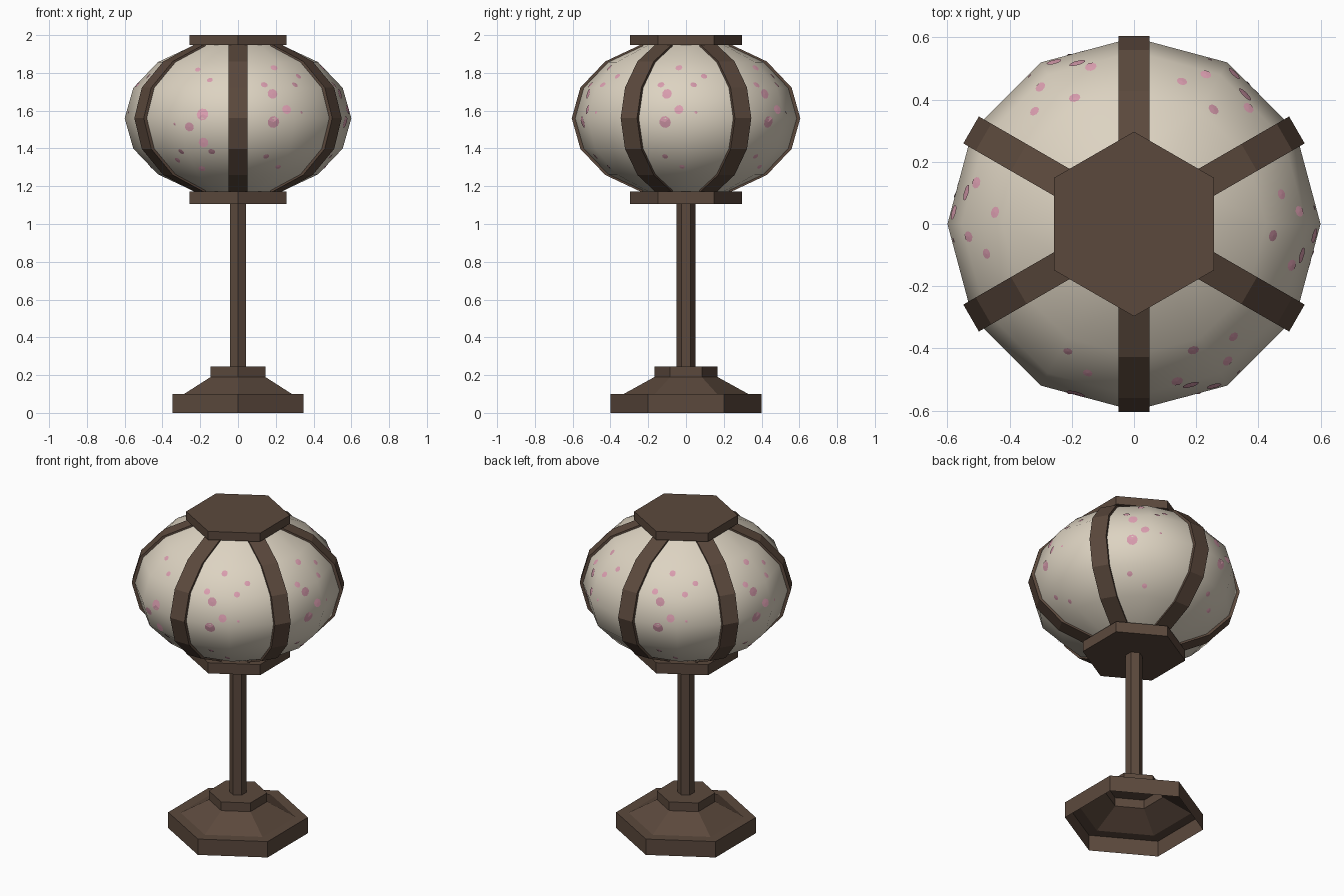
import bpy, bmesh, math
from math import sin, cos, pi, radians
from mathutils import Vector, Matrix
from mathutils.bvhtree import BVHTree

if "Cube" in bpy.data.objects:
    bpy.data.objects.remove(bpy.data.objects["Cube"])


def material(name, rgb):
    m = bpy.data.materials.new(name)
    m.diffuse_color = (*rgb, 1)
    m.use_nodes = True
    m.node_tree.nodes["Principled BSDF"].inputs["Base Color"].default_value = m.diffuse_color
    return m


WOOD = material("dark_wood", (0.105, 0.066, 0.046))
PAPER = material("cream_paper", (0.72, 0.65, 0.535))
PINK = material("pink_blossom", (0.70, 0.34, 0.43))
MID, RAD, HALF = 1.56, 0.60, 0.42      # globe centre height, radius, half height
ANGLES = [radians(-67.5 + 22.5 * i) for i in range(7)]


def finish(bm, name, mat, smooth=False, recalc=True):
    if recalc:
        bmesh.ops.recalc_face_normals(bm, faces=bm.faces)
    me = bpy.data.meshes.new(name)
    bm.to_mesh(me)
    bm.free()
    me.materials.append(mat)
    for p in me.polygons:
        p.use_smooth = smooth
    ob = bpy.data.objects.new(name, me)
    bpy.context.collection.objects.link(ob)
    return ob


def lathe(profile, sides, start=0.0, caps=(False, False)):
    """Stack of n-sided rings through (radius, height) points."""
    bm = bmesh.new()
    rings = [[bm.verts.new((r * cos(start + 2 * pi * i / sides),
                            r * sin(start + 2 * pi * i / sides), z))
              for i in range(sides)] for r, z in profile]
    for a, b in zip(rings, rings[1:]):
        for i in range(sides):
            j = (i + 1) % sides
            bm.faces.new((a[i], a[j], b[j], b[i]))
    if caps[0]:
        bm.faces.new(rings[0][::-1])
    if caps[1]:
        bm.faces.new(rings[-1])
    bm.normal_update()
    return bm


# Hollow stepped foot, open underneath
finish(lathe([(0.40, 0), (0.40, 0.10), (0.33, 0.10), (0.167, 0.19),
              (0.167, 0.245)], 6, pi / 2, (False, True)),
       "foot", WOOD, recalc=False)

# Stem and the two hexagonal plates
for name, r, z0, z1 in [("stem", 0.05, 0.24, 1.11),
                        ("lower_plate", 0.297, 1.105, 1.172),
                        ("upper_plate", 0.297, 1.947, 2.0)]:
    finish(lathe([(r, z0), (r, z1)], 6, pi / 2, (True, True)), name, WOOD)

# Paper globe
globe = lathe([(RAD * cos(a), MID + HALF * sin(a)) for a in ANGLES], 12)
tree = BVHTree.FromBMesh(globe)
finish(globe, "paper_globe", PAPER, smooth=True, recalc=False)

# Six curved ribs
for k in range(6):
    bm = bmesh.new()
    turn = Matrix.Rotation(radians(30 + 60 * k), 3, 'Z')
    rings = []
    for a in ANGLES:
        ring = []
        for off, y in ((0.005, -0.05), (0.005, 0.05), (-0.025, 0.05), (-0.025, -0.05)):
            p = Vector(((RAD + off) * cos(a), y, MID + (HALF + off) * sin(a)))
            ring.append(bm.verts.new(turn @ p))
        rings.append(ring)
    for a, b in zip(rings, rings[1:]):
        for i in range(4):
            j = (i + 1) % 4
            bm.faces.new((a[i], a[j], b[j], b[i]))
    bm.faces.new(rings[0])
    bm.faces.new(rings[-1])
    finish(bm, f"rib_{k + 1}", WOOD)

# Blossom spots: (y, z, radius) on the panel facing +x, repeated round the globe
SPOTS = [(-0.037, 1.825, 0.019), (0.095, 1.78, 0.017), (0.04, 1.735, 0.018),
         (-0.132, 1.735, 0.019), (-0.10, 1.688, 0.027), (-0.037, 1.605, 0.025),
         (0.052, 1.59, 0.008), (-0.11, 1.54, 0.032), (-0.11, 1.36, 0.016),
         (-0.02, 1.305, 0.015)]
for k in range(6):
    bm = bmesh.new()
    for y, z, r in SPOTS:
        c, n, _, _ = tree.ray_cast(Vector((2, y, z)), Vector((-1, 0, 0)))
        u = Vector((0, 0, 1)).cross(n).normalized()
        v = n.cross(u)
        rim = []
        for i in range(9):
            t = 2 * pi * i / 9
            p = c + r * (cos(t) * u + sin(t) * v)
            hit = tree.ray_cast(p + n * 0.2, -n)[0]
            rim.append(bm.verts.new((hit or p) + n * 0.003))
        mid = bm.verts.new(c + n * 0.004)
        for i in range(9):
            bm.faces.new((mid, rim[i], rim[(i + 1) % 9]))
    # the front-left panel carries the pattern upside down
    if k == 4:
        flip = Matrix.Translation((0, 0, MID)) @ Matrix.Rotation(pi, 4, 'X') \
            @ Matrix.Translation((0, 0, -MID))
        bm.transform(flip)
    bm.transform(Matrix.Rotation(radians(60 * k), 4, 'Z'))
    finish(bm, f"blossom_spots_{k + 1}", PINK, recalc=False)
